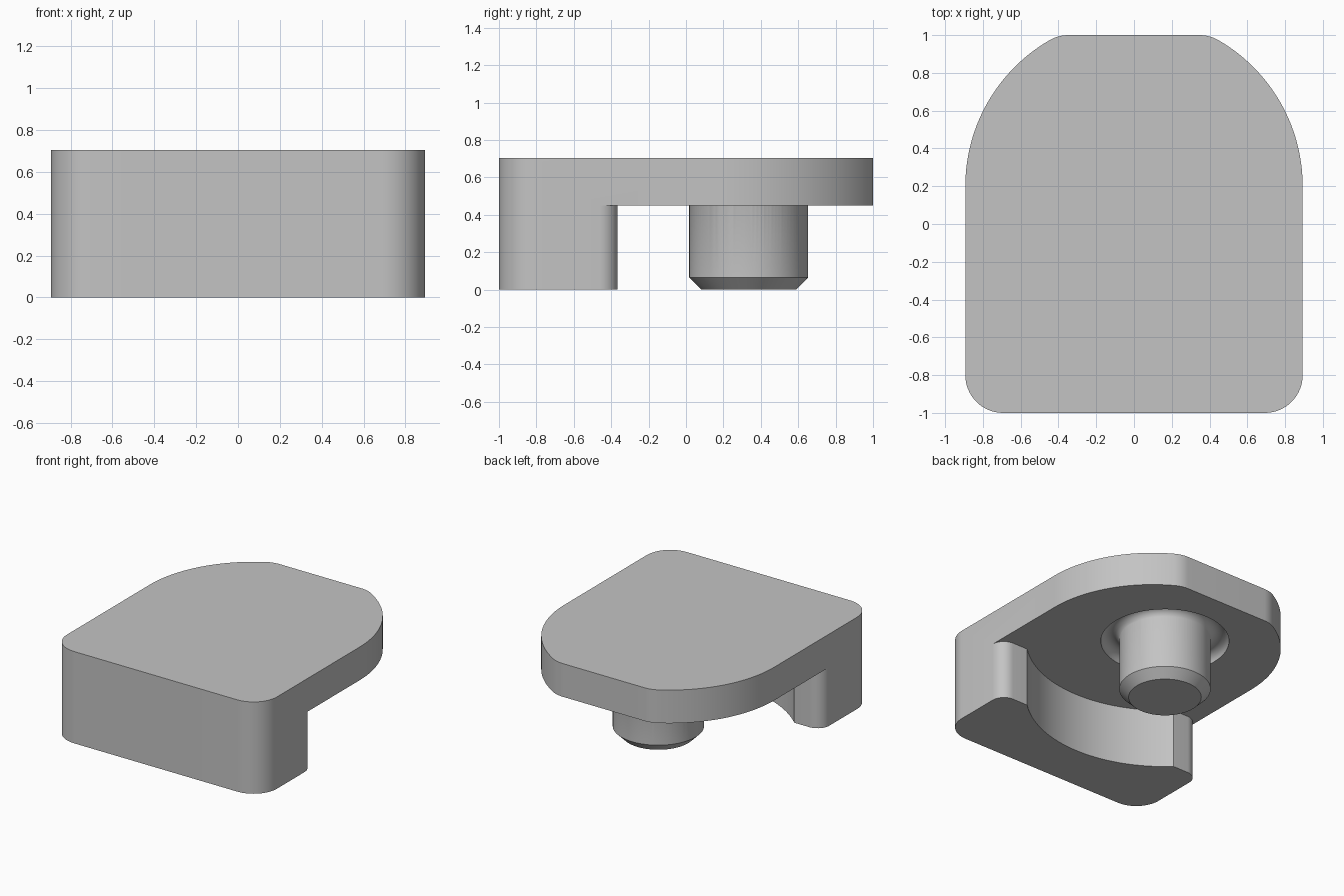
import bpy, bmesh, math

if "Cube" in bpy.data.objects:
    bpy.data.objects.remove(bpy.data.objects["Cube"])

GREY = bpy.data.materials.new("plain_grey")
GREY.diffuse_color = (0.55, 0.55, 0.55, 1)
GREY.use_nodes = True
GREY.node_tree.nodes["Principled BSDF"].inputs["Base Color"].default_value = GREY.diffuse_color

TOP, UNDER = 0.705, 0.45        # plate top and underside heights
HALF_W, PIN_Y, PIN_R = 0.893, 0.335, 0.318


def arc(cx, cy, r, a0, a1, n):
    """Points on an arc, angles in degrees."""
    return [(cx + r * math.cos(math.radians(a0 + (a1 - a0) * i / n)),
             cy + r * math.sin(math.radians(a0 + (a1 - a0) * i / n))) for i in range(n + 1)]


def mirrored(half):
    """Close a right-hand half outline with its mirror image."""
    return half + [(-x, y) for x, y in reversed(half)]


def new_object(name, bm):
    bmesh.ops.remove_doubles(bm, verts=bm.verts, dist=1e-5)
    bmesh.ops.recalc_face_normals(bm, faces=bm.faces)
    mesh = bpy.data.meshes.new(name)
    bm.to_mesh(mesh)
    bm.free()
    ob = bpy.data.objects.new(name, mesh)
    bpy.context.collection.objects.link(ob)
    return ob


def prism(name, outline, z0, z1):
    bm = bmesh.new()
    face = bm.faces.new([bm.verts.new((x, y, z0)) for x, y in outline])
    ext = bmesh.ops.extrude_face_region(bm, geom=[face])
    moved = [v for v in ext["geom"] if isinstance(v, bmesh.types.BMVert)]
    bmesh.ops.translate(bm, verts=moved, vec=(0, 0, z1 - z0))
    if not any(len(f.verts) == len(outline) and abs(f.calc_center_median().z - z0) < 1e-6
               for f in bm.faces):
        bm.faces.new([v for v in bm.verts if v not in moved])
    return new_object(name, bm)


def lathe(name, profile, n=96):
    """Revolve (radius, z) points about the pin axis."""
    bm = bmesh.new()
    verts = [bm.verts.new((r, PIN_Y, z)) for r, z in profile]
    edges = [bm.edges.new(p) for p in zip(verts, verts[1:])]
    bmesh.ops.spin(bm, geom=verts + edges, cent=(0, PIN_Y, 0), axis=(0, 0, 1),
                   angle=math.tau, steps=n, use_duplicate=False)
    return new_object(name, bm)


def combine(target, tool, operation):
    mod = target.modifiers.new(operation.lower(), 'BOOLEAN')
    mod.object, mod.operation, mod.solver = tool, operation, 'EXACT'
    bpy.context.view_layer.objects.active = target
    bpy.ops.object.modifier_apply(modifier=mod.name)
    bpy.data.objects.remove(tool)


# Full-height body: rounded front corners, large side arcs, filleted flat back
fx = math.sqrt((HALF_W - 0.2) ** 2 - 0.6 ** 2)
join = math.degrees(math.atan2(0.6, fx))
half = (arc(HALF_W - 0.2, -0.8, 0.2, -90, 0, 16)
        + arc(0, 0.2, HALF_W, 0, join, 32)
        + arc(fx, 0.8, 0.2, join, 90, 8))
body = prism("latch_body", mirrored(half), 0, TOP)

# Clearance below the plate: concave arc around the pin, flat arm ends, rounded outer corners
R, ARM = 0.965, -0.365
a = math.degrees(math.asin((ARM - PIN_Y) / R))
half = (arc(0, PIN_Y, R, -90, a, 24)
        + arc(HALF_W - 0.1, ARM - 0.1, 0.1, 90, 0, 12)
        + [(1.2, ARM - 0.1), (1.2, 1.2)])
clearance = mirrored(half[1:]) + [half[0]]
combine(body, prism("clearance_cutter", clearance, -0.2, UNDER), 'DIFFERENCE')

# Round-bottomed groove in the underside around the pin
ring = arc(0.381, UNDER, 0.065, 0, 360, 32)
combine(body, lathe("groove_cutter", ring), 'DIFFERENCE')

# Chamfered pin, rooted into the plate
pin = lathe("pin", [(0, 0), (0.253, 0), (PIN_R, 0.065), (PIN_R, 0.48), (0, 0.48)])
combine(body, pin, 'UNION')

# Finish: one colour, smooth curves with crisp edges
body.data.materials.clear()
body.data.materials.append(GREY)
for p in body.data.polygons:
    p.material_index = 0
bpy.ops.object.select_all(action='DESELECT')
body.select_set(True)
bpy.context.view_layer.objects.active = body
bpy.ops.object.shade_smooth_by_angle(angle=math.radians(30))
